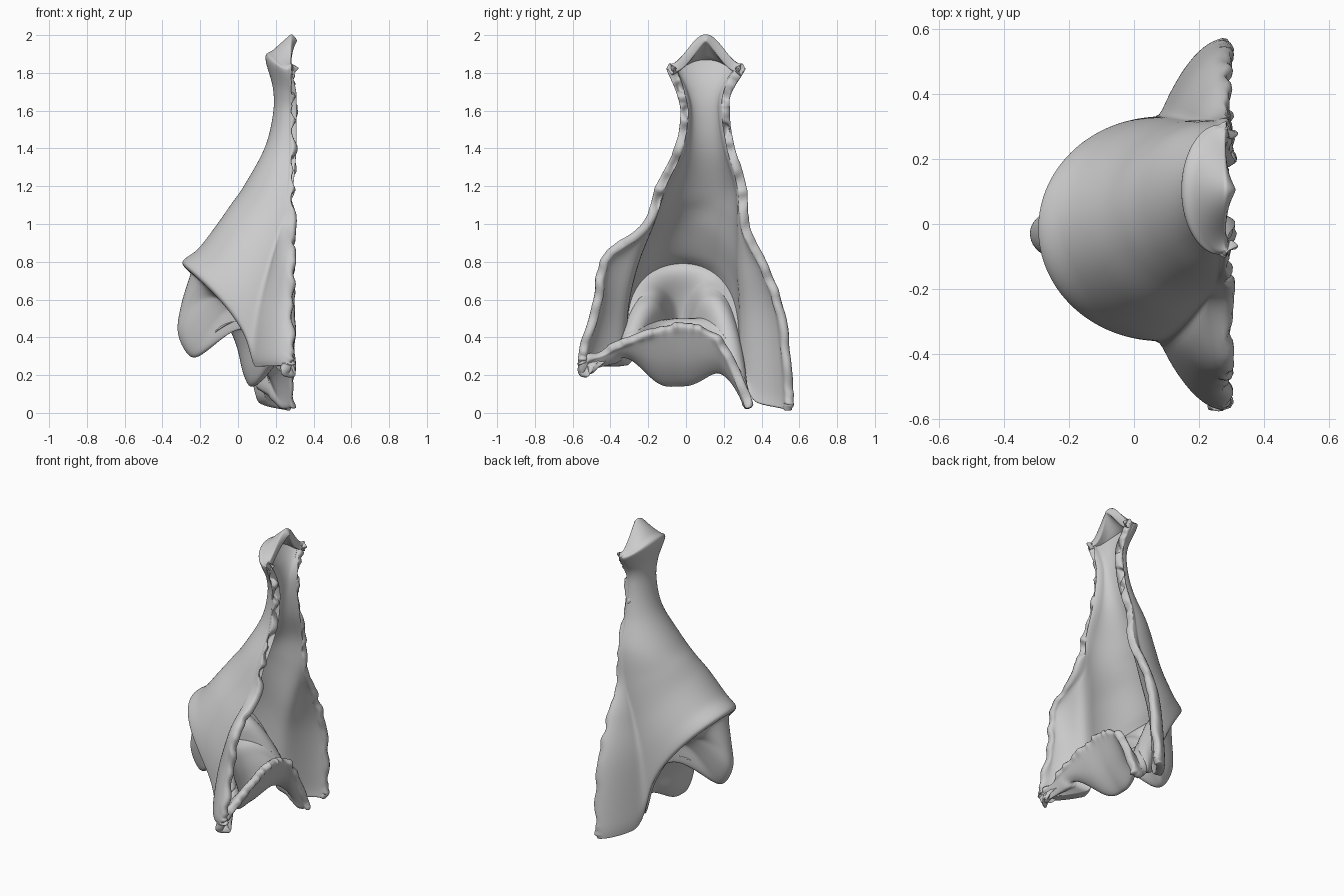
import bpy
import bmesh
import math
import random
from mathutils import Vector

random.seed(4)
if "Cube" in bpy.data.objects:
    bpy.data.objects.remove(bpy.data.objects["Cube"])

RIM_X = 0.285
WING, BODY, STEP, FLOOR = 8, 40, 7, 48
LAST = 2 * WING + BODY


def spline(points, t):
    """Smooth curve through equally spaced tuples, t from 0 to 1."""
    n = len(points) - 1
    pos = min(max(t, 0), 1) * n
    i = min(int(pos), n - 1)
    f = pos - i
    p0, p1, p2, p3 = (points[min(max(i + k, 0), n)] for k in (-1, 0, 1, 2))
    return [b + f / 2 * (c - a + f * (2 * a - 5 * b + 4 * c - d + f * (3 * (b - c) + d - a)))
            for a, b, c, d in zip(p0, p1, p2, p3)]


def mix(a, b, f):
    return a + (b - a) * f


# Cross-section levels from hem to tip:
# arch power | front x, z | crease x, right y, left y, right z, left z | rim right y, left y, right z, left z
LEVELS = [
    (.55, -.25, .74, .08, -.34, .32, .24, .14, -.57, .57, .25, .01),
    (.6, -.295, .80, .08, -.36, .33, .32, .24, -.57, .57, .32, .13),
    (.8, -.21, .87, .11, -.35, .33, .55, .52, -.50, .53, .58, .52),
    (1, -.11, 1.0, .17, -.30, .32, .78, .76, -.44, .44, .84, .78),
    (1, -.04, 1.1, .23, -.22, .32, 1.0, .98, -.23, .34, 1.0, .98),
    (1, .03, 1.2, .26, -.15, .31, 1.2, 1.2, -.16, .32, 1.2, 1.2),
    (1, .14, 1.4, .27, -.05, .25, 1.4, 1.4, -.06, .26, 1.4, 1.4),
    (1, .185, 1.58, .27, -.02, .22, 1.58, 1.58, -.03, .23, 1.58, 1.58),
    (1, .185, 1.72, .27, -.04, .23, 1.69, 1.69, -.05, .24, 1.69, 1.69),
    (1.2, .145, 1.88, .26, -.09, .30, 1.80, 1.80, -.10, .31, 1.81, 1.81),
    (2.2, .19, 1.925, .27, -.09, .30, 1.83, 1.83, -.10, .31, 1.83, 1.83),
    (4.5, .285, 2.01, .28, -.08, .29, 1.85, 1.85, -.09, .30, 1.85, 1.85),
]
# Floor outline at the open side (y, z) and its centre profile (x, z)
FLOOR_RIM = [(-.57, .25), (-.36, .34), (-.18, .42), (-.02, .46), (.15, .39), (.32, .02)]
FLOOR_MID = [(-.25, .74), (-.30, .58), (-.32, .42), (-.25, .295), (-.16, .34), (-.07, .46),
             (-.01, .36), (.03, .2), (.08, .14), (.19, .26), (RIM_X, .46)]


def body_angle(col):
    return (min(max((col - WING) / BODY, 0), 1) - .5) * math.pi


def section_point(level, col):
    power, x0, z0, xc, br, bl, cr, cl, yr, yl, zr, zl = level
    a = body_angle(col)
    b, zc, y, z = (br, cr, yr, zr) if a < 0 else (bl, cl, yl, zl)
    mid = (br + bl) / 2
    c = max(math.cos(a), 0)
    p = Vector((mix(xc, x0, c), mix(mid, b, abs(math.sin(a))), mix(zc, z0, c ** power)))
    v = max(WING - col, col - WING - BODY, 0) / WING      # flared wing, squarer on the left foot
    if v:
        drop = .45 if a < 0 else .2
        p = Vector((mix(xc, RIM_X, v ** 1.15), mix(b, y, math.sin(v * math.pi / 2)),
                    mix(zc, z, v ** drop)))
    return p


def floor_point(s, col):
    hem = section_point(LEVELS[0], col)
    a = body_angle(col)
    y, z = spline(FLOOR_RIM, col / (WING + BODY))
    p = hem.lerp(Vector((RIM_X, y, z)), s)
    p.y -= .075 * math.sin(a) * min(s / .12, 1) * (1 - s)  # underside tucked in behind the hem
    blend = min(max((s - .3) / .25, 0), 1)                # narrow front pouch, wide belly
    width = math.radians(mix(28, 64, blend))
    centre = math.radians(mix(-5, -2, blend))
    w = math.exp(-abs((a - centre) / width) ** 2.6)
    p.x += w * (mx_mz(s)[0] - mix(LEVELS[0][1], RIM_X, s))
    p.z += w * (mx_mz(s)[1] - mix(LEVELS[0][2], .46, s))
    return p


def mx_mz(s):
    return spline(FLOOR_MID, s)


# Shell grid: floor rim, pouches, hem, then up to the tip
rows = []
for r in range(FLOOR):
    s = 1 - r / FLOOR
    rows.append([floor_point(s, c) if c <= WING + BODY else None for c in range(LAST + 1)])
count = (len(LEVELS) - 1) * STEP
for r in range(count + 1):
    level = spline(LEVELS, r / count)
    rows.append([section_point(level, c) for c in range(LAST + 1)])

# Ragged open rim
for r, row in enumerate(rows):
    for c, p in enumerate(row):
        if p and p.z < 1.78 and (r == 0 or (r >= FLOOR and c in (0, LAST))):
            p.x += random.uniform(-.01, .025)
            p.y += random.uniform(-.014, .014)

bm = bmesh.new()
verts = [[bm.verts.new(p) if p else None for p in row] for row in rows]
for low, high in zip(verts, verts[1:]):
    for c in range(LAST):
        quad = (low[c], high[c], high[c + 1], low[c + 1])
        if all(quad):
            bm.faces.new(quad)
bmesh.ops.remove_doubles(bm, verts=bm.verts, dist=.0005)
mesh = bpy.data.meshes.new("hooded_shell")
bm.to_mesh(mesh)
bm.free()
shell = bpy.data.objects.new("hooded_shell", mesh)
bpy.context.collection.objects.link(shell)

# Wall thickness and rounded rim
solid = shell.modifiers.new("wall", "SOLIDIFY")
solid.thickness = .05
solid.offset = -1
soft = shell.modifiers.new("rounding", "SUBSURF")
soft.levels = soft.render_levels = 1

grey = bpy.data.materials.new("light_grey")
grey.use_nodes = True
colour = (.6, .6, .6, 1)
grey.diffuse_color = colour
grey.node_tree.nodes["Principled BSDF"].inputs["Base Color"].default_value = colour
mesh.materials.append(grey)
for poly in mesh.polygons:
    poly.use_smooth = True
